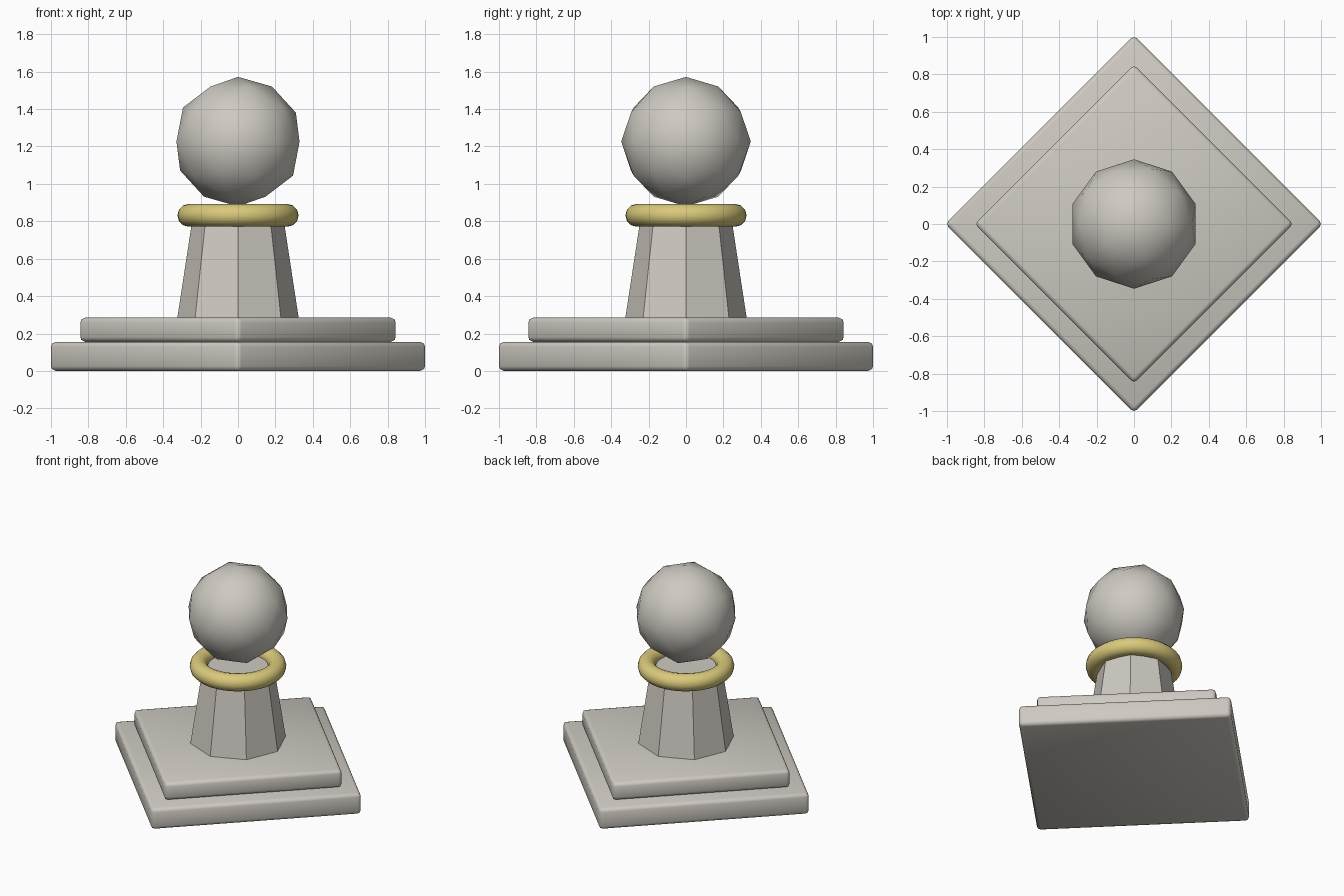
import bpy
from math import radians

cube = bpy.data.objects.get("Cube")
if cube:
    bpy.data.objects.remove(cube, do_unlink=True)


def material(name, rgb):
    mat = bpy.data.materials.new(name)
    mat.use_nodes = True
    color = (*rgb, 1.0)
    mat.diffuse_color = color
    mat.node_tree.nodes["Principled BSDF"].inputs["Base Color"].default_value = color
    return mat


stone = material("pale stone", (0.62, 0.59, 0.54))
gold = material("soft gold", (0.70, 0.59, 0.20))


def finish(name, mat, smooth=True):
    obj = bpy.context.object
    obj.name = name
    obj.data.materials.append(mat)
    if smooth:
        bpy.ops.object.shade_smooth()
    return obj


def slab(name, half_side, bottom, top, bevel=0.025):
    """Square slab turned corner-forward, with rounded edges."""
    bpy.ops.mesh.primitive_cube_add(size=2, location=(0, 0, (bottom + top) / 2))
    obj = bpy.context.object
    obj.scale = (half_side, half_side, (top - bottom) / 2)
    bpy.ops.object.transform_apply(location=False, rotation=False, scale=True)
    obj.rotation_euler.z = radians(45)
    mod = obj.modifiers.new("rounded edges", "BEVEL")
    mod.width = bevel
    mod.segments = 2
    return finish(name, stone)


# Stepped base
slab("lower_step", 0.714, 0.0, 0.155)
slab("upper_step", 0.603, 0.155, 0.285)

# Tapered eight-sided neck
bottom, top = 0.26, 0.83
bpy.ops.mesh.primitive_cone_add(vertices=8, radius1=0.328, radius2=0.241,
                                depth=top - bottom,
                                location=(0, 0, (bottom + top) / 2))
finish("neck", stone, smooth=False)

# Gold collar
bpy.ops.mesh.primitive_torus_add(major_radius=0.263, minor_radius=0.061,
                                 major_segments=48, minor_segments=12,
                                 location=(0, 0, 0.832))
finish("collar", gold)

# Faceted ball head
bpy.ops.mesh.primitive_ico_sphere_add(subdivisions=2, radius=0.346,
                                      location=(0, 0, 1.226))
finish("head", stone)
